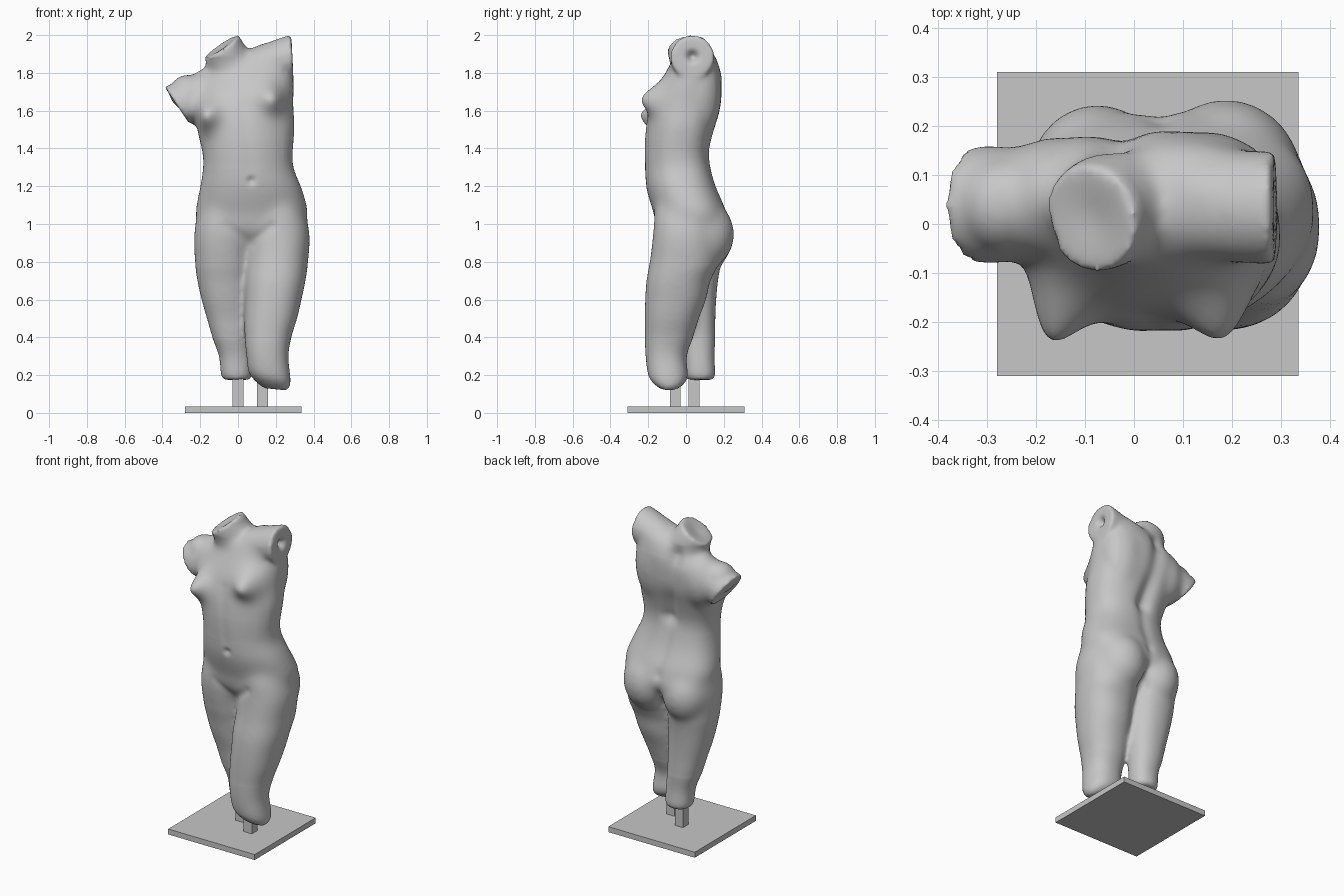
import bpy, bmesh, math
from mathutils import Vector

if "Cube" in bpy.data.objects:
    bpy.data.objects.remove(bpy.data.objects["Cube"], do_unlink=True)

stone = bpy.data.materials.new("grey stone")
stone.use_nodes = True
GREY = (0.57, 0.57, 0.57, 1)
stone.diffuse_color = GREY
stone.node_tree.nodes["Principled BSDF"].inputs["Base Color"].default_value = GREY


def add_object(name, bm):
    mesh = bpy.data.meshes.new(name)
    bmesh.ops.recalc_face_normals(bm, faces=bm.faces)
    bm.to_mesh(mesh)
    bm.free()
    mesh.materials.append(stone)
    obj = bpy.data.objects.new(name, mesh)
    bpy.context.collection.objects.link(obj)
    return obj


def skin(bm, rings):
    """Bridge rings of points into a closed form."""
    loops = [[bm.verts.new(p) for p in ring] for ring in rings]
    n = len(loops[0])
    for a, b in zip(loops, loops[1:]):
        for i in range(n):
            j = (i + 1) % n
            bm.faces.new((a[i], a[j], b[j], b[i]))
    bm.faces.new(loops[0])
    bm.faces.new(loops[-1])


def spline(keys, steps=4):
    """Smooth curve through the key sections."""
    k = [keys[0]] + keys + [keys[-1]]
    out = []
    for p0, p1, p2, p3 in zip(k, k[1:], k[2:], k[3:]):
        for s in range(steps):
            t = s / steps
            out.append([b + t * (c - a + t * (2 * a - 5 * b + 4 * c - d + t * (3 * (b - c) + d - a))) / 2
                        for a, b, c, d in zip(p0, p1, p2, p3)])
    return out + [keys[-1]]


def loft(bm, sections, front=.9, back=.9, n=40):
    """Sections are (z, x, y, half width, half depth, sideways slope)."""
    rings = []
    for z, x, y, rx, ry, slope in spline(sections):
        ring = []
        for i in range(n):
            c, s = math.cos(math.tau * i / n), math.sin(math.tau * i / n)
            power = back if s > 0 else front
            dx = rx * math.copysign(abs(c) ** power, c)
            dy = ry * math.copysign(abs(s) ** power, s)
            ring.append((x + dx, y + dy, z + slope * dx))
        rings.append(ring)
    skin(bm, rings)


def stump(bm, start, end, r0, r1, normal, n=32):
    """Tapered limb whose cut end faces along normal."""
    q = Vector(normal).to_track_quat("Z", "Y")
    rings = []
    for k in range(5):
        t = k / 4
        centre, r = Vector(start).lerp(Vector(end), t), r0 + (r1 - r0) * t
        rings.append([centre + q @ Vector((r * math.cos(math.tau * i / n),
                                           r * math.sin(math.tau * i / n), 0)) for i in range(n)])
    skin(bm, rings)


def ball(bm, centre, radii):
    made = bmesh.ops.create_uvsphere(bm, u_segments=32, v_segments=20, radius=1)["verts"]
    bmesh.ops.scale(bm, vec=radii, verts=made)
    bmesh.ops.translate(bm, vec=centre, verts=made)


def box(name, x, y, z0, z1, w, d):
    bm = bmesh.new()
    bmesh.ops.create_cube(bm, size=1)
    bmesh.ops.scale(bm, vec=(w, d, z1 - z0), verts=bm.verts)
    bmesh.ops.translate(bm, vec=(x, y, (z0 + z1) / 2), verts=bm.verts)
    return add_object(name, bm)


body = bmesh.new()
# Trunk from groin to sloping shoulders, fuller behind than in front
loft(body, [
    (.88, .06, .02, .10, .11, 0), (.97, .07, .035, .26, .19, 0),
    (1.05, .073, .023, .298, .192, 0), (1.1, .072, .008, .294, .194, 0),
    (1.2, .067, -.028, .268, .186, 0), (1.3, .054, -.045, .24, .176, 0),
    (1.38, .05, -.05, .24, .174, 0), (1.5, .042, -.033, .257, .185, .05),
    (1.6, .035, -.008, .258, .19, .1), (1.7, .027, .015, .267, .176, .2),
    (1.78, .02, .037, .262, .152, .3), (1.86, .03, .045, .215, .115, .33),
    (1.91, .04, .045, .12, .06, .33)], front=1, back=.78)
# Left leg, set forward
loft(body, [
    (1.2, .19, -.02, .08, .1, 0), (1.08, .2, -.005, .142, .16, 0),
    (.95, .217, -.005, .164, .17, 0), (.8, .207, -.01, .165, .183, 0),
    (.7, .197, -.04, .161, .17, 0), (.6, .186, -.055, .151, .162, 0),
    (.5, .173, -.075, .141, .144, 0), (.4, .159, -.09, .124, .128, 0),
    (.3, .156, -.105, .111, .109, 0), (.2, .167, -.095, .111, .105, -.15),
    (.155, .183, -.09, .092, .08, -.15), (.125, .2, -.09, .06, .04, -.1)])
# Right leg, set back
loft(body, [
    (1.2, -.07, -.01, .07, .1, 0), (1.08, -.075, .02, .13, .16, 0),
    (.95, -.08, .02, .153, .168, 0), (.8, -.078, .03, .151, .155, 0),
    (.7, -.073, .035, .143, .135, 0), (.6, -.063, .04, .131, .121, 0),
    (.5, -.048, .05, .118, .106, 0), (.4, -.034, .058, .103, .098, 0),
    (.3, -.014, .068, .087, .083, 0), (.2, -.008, .075, .082, .08, 0),
    (.175, -.008, .075, .065, .065, 0)])
# Broken arms and neck
stump(body, (.08, .04, 1.82), (.288, .033, 1.888), .115, .116, (1, 0, .05))
stump(body, (-.1, .045, 1.735), (-.322, .04, 1.625), .1, .122, (-.83, 0, -.56))
stump(body, (-.015, .05, 1.8), (-.09, .01, 1.938), .125, .112, (-.55, -.15, .8))
# Right deltoid, buttocks and shoulder blades
ball(body, (-.265, .04, 1.69), (.1, .1, .1))
ball(body, (.188, .085, .945), (.16, .173, .19))
ball(body, (-.075, .08, .92), (.148, .168, .18))
ball(body, (.15, .06, 1.7), (.14, .13, .26))
ball(body, (-.16, .06, 1.66), (.12, .12, .17))
torso = add_object("torso", body)

# Fuse the masses into one carved surface
fuse = torso.modifiers.new("fuse", "REMESH")
fuse.mode = "VOXEL"
fuse.voxel_size = .011
soften = torso.modifiers.new("soften", "SMOOTH")
soften.factor = .5
soften.iterations = 12
depsgraph = bpy.context.evaluated_depsgraph_get()
carved = bpy.data.meshes.new_from_object(torso.evaluated_get(depsgraph))
torso.modifiers.clear()
torso.data = carved
carved.name = "torso"


def push(points, radius, depth, direction=None):
    """Press a soft groove along points, or pull a swelling along a direction."""
    pts = [Vector(p) for p in points]
    moves = []
    for v in carved.vertices:
        dist = min((v.co - p).length for p in pts)
        if dist < 3 * radius:
            way = Vector(direction).normalized() if direction else -v.normal
            moves.append((v, way * depth * math.exp(-(dist / radius) ** 2)))
    for v, m in moves:
        v.co += m


def line(a, b, steps=24):
    return [Vector(a).lerp(Vector(b), i / steps) for i in range(steps + 1)]


def relax(inside, rounds):
    """Blend the joins of the region."""
    bm = bmesh.new()
    bm.from_mesh(carved)
    verts = [v for v in bm.verts if inside(v.co)]
    for _ in range(rounds):
        bmesh.ops.smooth_vert(bm, verts=verts, factor=.5, use_axis_x=True,
                              use_axis_y=True, use_axis_z=True)
    bm.to_mesh(carved)
    bm.free()


relax(lambda c: .78 < c.z < 1.3, 22)                                     # hips
relax(lambda c: .4 < c.z < 1.4, 12)                                      # thighs
relax(lambda c: 1.3 < c.z < 1.88 and -.26 < c.x < .24, 30)               # chest and back
relax(lambda c: c.z > 1.8 and -.01 < c.x < .2 and c.z < 1.97, 15)        # neck root

# Breasts
push([(.175, -.15, 1.665)], .075, .087, (.1, -1, 0))
push([(-.155, -.125, 1.575)], .075, .112, (-.15, -1, 0))
relax(lambda c: c.y < -.1 and 1.45 < c.z < 1.8, 12)

# Carved hollows
push([(.07, -.21, 1.23)], .02, .016)                                # navel
push(line((-.045, .17, 1.82), (.03, .12, 1.4)), .05, .03)           # upper spine
push(line((.03, .12, 1.38), (.055, .19, 1.08)), .04, .01)           # lower spine
push(line((.055, .19, 1.03), (.058, .15, .82)), .03, .022)          # cleft
push(line((.03, -.2, 1.62), (.06, -.21, 1.3)), .035, .005)          # midline
for side in (-1, 1):
    push(line((.06, -.14, .89), (.06 + .12 * side, -.17, .99)), .025, .008)  # groin
push([(.288, .035, 1.888)], .026, .04)                              # arm socket
push([(-.09, .01, 1.938)], .06, .01)                                # neck break
push([(-.322, .04, 1.625)], .06, .01)                               # arm break

carved.materials.clear()
carved.materials.append(stone)
for p in carved.polygons:
    p.use_smooth = True
    p.material_index = 0

# Stand
box("base_plate", .028, 0, 0, .035, .615, .62)
box("left_post", .13, -.057, .035, .25, .058, .058)
box("right_post", 0, .043, .035, .25, .058, .058)
